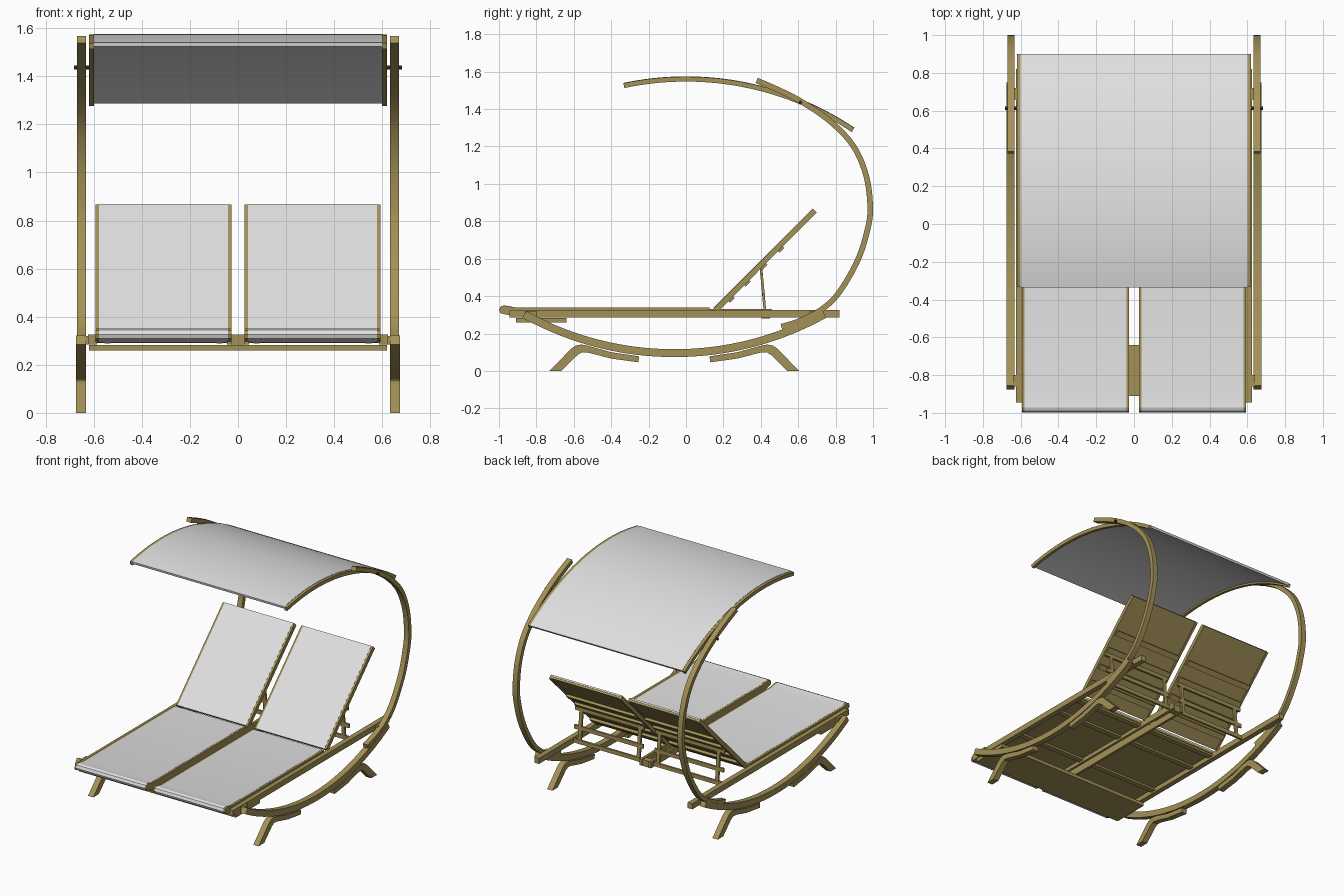
import bpy, bmesh, math
from mathutils import Vector

if "Cube" in bpy.data.objects:
    bpy.data.objects.remove(bpy.data.objects["Cube"])


def material(name, color):
    m = bpy.data.materials.new(name)
    m.use_nodes = True
    m.diffuse_color = (*color, 1)
    m.node_tree.nodes["Principled BSDF"].inputs["Base Color"].default_value = (*color, 1)
    return m


WOOD = material("oiled wood", (0.37, 0.285, 0.095))
FABRIC = material("white fabric", (0.74, 0.74, 0.74))
METAL = material("dark metal", (0.04, 0.035, 0.03))


def prism(name, profile, x0, x1, mat, mirror=True):
    """Extrude a closed side profile (y, z) from x0 to x1, mirrored across x."""
    bm = bmesh.new()
    face = bm.faces.new([bm.verts.new((x0, y, z)) for y, z in profile])
    out = bmesh.ops.extrude_face_region(bm, geom=[face])
    moved = [v for v in out["geom"] if isinstance(v, bmesh.types.BMVert)]
    bmesh.ops.translate(bm, verts=moved, vec=(x1 - x0, 0, 0))
    bmesh.ops.recalc_face_normals(bm, faces=bm.faces)
    mesh = bpy.data.meshes.new(name)
    bm.to_mesh(mesh)
    bm.free()
    mesh.materials.append(mat)
    ob = bpy.data.objects.new(name, mesh)
    bpy.context.collection.objects.link(ob)
    bpy.ops.object.select_all(action="DESELECT")
    ob.select_set(True)
    bpy.context.view_layer.objects.active = ob
    bpy.ops.object.shade_smooth_by_angle(angle=math.radians(30))
    if mirror:
        ob.modifiers.new("mirror", "MIRROR").use_mirror_merge = False
    return ob


def box(name, x, y, z, mat, mirror=True):
    return prism(name, [(y[0], z[0]), (y[1], z[0]), (y[1], z[1]), (y[0], z[1])],
                 x[0], x[1], mat, mirror)


def ribbon(path, thick, shift=0):
    """Closed profile of constant thickness around a path."""
    pts = [Vector(p) for p in path]
    upper, lower = [], []
    for i, p in enumerate(pts):
        t = (pts[min(i + 1, len(pts) - 1)] - pts[max(i - 1, 0)]).normalized()
        n = Vector((-t.y, t.x))
        upper.append(p + n * (shift + thick / 2))
        lower.append(p + n * (shift - thick / 2))
    return upper + lower[::-1]


def arc(cy, cz, r, y0, y1, sign, steps=32):
    ys = [y0 + (y1 - y0) * i / steps for i in range(steps + 1)]
    return [(y, cz + sign * math.sqrt(r * r - (y - cy) ** 2)) for y in ys]


def spline(points, steps=6):
    """Smooth path through the given points."""
    p = [Vector(q) for q in points]
    p = [2 * p[0] - p[1]] + p + [2 * p[-1] - p[-2]]
    path = []
    for a, b, c, d in zip(p, p[1:], p[2:], p[3:]):
        for i in range(steps):
            t = i / steps
            path.append(0.5 * (2 * b + (c - a) * t + (2 * a - 5 * b + 4 * c - d) * t * t
                               + (3 * b - a - 3 * c + d) * t ** 3))
    return path + [p[-2]]


# Curved base runners and feet
MID = -0.0625
OUT = (0.632, 0.674)
prism("base_runner", ribbon(arc(MID, 1.75, 1.655, -0.865, 0.74, -1), 0.042), *OUT, WOOD)
foot = [(-0.73, 0), (-0.615, 0.118), (-0.59, 0.136), (-0.56, 0.141), (-0.53, 0.136),
        (-0.4, 0.1), (-0.25, 0.078), (-0.255, 0.046), (-0.4, 0.066), (-0.52, 0.097),
        (-0.555, 0.1), (-0.58, 0.085), (-0.667, 0)]
prism("front_foot", foot, *OUT, WOOD)
prism("rear_foot", [(2 * MID - y, z) for y, z in foot], *OUT, WOOD)

# Tall hoops carrying the canopy
hoop = spline([(0.51, 0.236), (0.61, 0.268), (0.72, 0.325), (0.815, 0.415), (0.915, 0.585),
               (0.968, 0.745), (0.985, 0.87), (0.963, 1.045), (0.893, 1.205),
               (0.77, 1.335), (0.625, 1.435), (0.5, 1.5), (0.378, 1.553)])
prism("canopy_hoop", ribbon(hoop, 0.03), 0.632, 0.67, WOOD)

# Canopy sheet, ribs and pivot bolts
roof = arc(0, -0.04, 1.6, -0.332, 0.893, 1)
prism("canopy_rib", ribbon(roof, 0.026), 0.599, 0.62, WOOD)
prism("canopy_sheet", ribbon(roof, 0.016, 0.007), -0.6, 0.6, FABRIC, False)
bolt = [(0.612 + 0.009 * math.cos(a * math.pi / 6), 1.436 + 0.009 * math.sin(a * math.pi / 6))
        for a in range(12)]
prism("pivot_bolt", bolt, 0.605, 0.682, METAL)

# Main frame
box("side_rail", (0.587, 0.624), (-0.945, 0.82), (0.285, 0.325), WOOD)
box("rail_spacer", (0.62, 0.64), (0.66, 0.72), (0.285, 0.32), WOOD)
box("front_spacer", (0.62, 0.64), (-0.86, -0.8), (0.285, 0.32), WOOD)
box("front_board", (-0.62, 0.62), (-0.91, -0.64), (0.259, 0.283), WOOD, False)
box("inner_rail", (0.027, 0.045), (-0.94, 0.46), (0.285, 0.33), WOOD)
box("centre_joint", (-0.028, 0.028), (0.405, 0.45), (0.28, 0.325), WOOD, False)

# Seats: edge strips, under panel and sheet rolled over the front
STRIPS = ((0.027, 0.042), (0.578, 0.593))
tip = [(0.125, 0.338), (-0.91, 0.338), (-0.972, 0.35), (-0.99, 0.343), (-0.999, 0.325),
       (-0.993, 0.309), (-0.975, 0.304), (-0.92, 0.292), (-0.9, 0.322), (0.125, 0.322)]
for strip in STRIPS:
    prism("seat_strip", tip, *strip, WOOD)
sheet = [(y, z + 0.001) for y, z in tip[:8]] + [(-0.9, 0.328), (0.125, 0.328)]
prism("seat_sheet", sheet, 0.041, 0.579, FABRIC)
box("seat_panel", (0.04, 0.58), (-0.9, 0.125), (0.312, 0.328), WOOD)
for y in (-0.5, -0.1, 0.1):
    box("seat_slat", (0.04, 0.59), (y - 0.02, y + 0.02), (0.298, 0.313), WOOD)

# Reclined backrests
back = [(0.158, 0.325), (0.688, 0.857)]
for strip in STRIPS:
    prism("back_strip", ribbon(back, 0.03), *strip, WOOD)
prism("back_sheet", ribbon(back, 0.01, 0.011), 0.041, 0.579, FABRIC)
prism("back_panel", ribbon(back, 0.014, -0.002), 0.041, 0.579, WOOD)
for y, z in ((0.24, 0.385), (0.325, 0.472), (0.415, 0.562), (0.505, 0.652)):
    prism("back_slat", ribbon([(y - 0.013, z - 0.013), (y + 0.013, z + 0.013)], 0.022),
          0.04, 0.58, WOOD)

# Folding prop frames behind the backrests
for x in (0.065, 0.53):
    prism("prop_leg", ribbon([(0.4, 0.56), (0.425, 0.29)], 0.014), x, x + 0.025, WOOD)
for y, z in ((0.403, 0.53), (0.415, 0.4), (0.424, 0.305)):
    box("prop_bar", (0.045, 0.59), (y - 0.007, y + 0.007), (z - 0.014, z + 0.014), WOOD)
